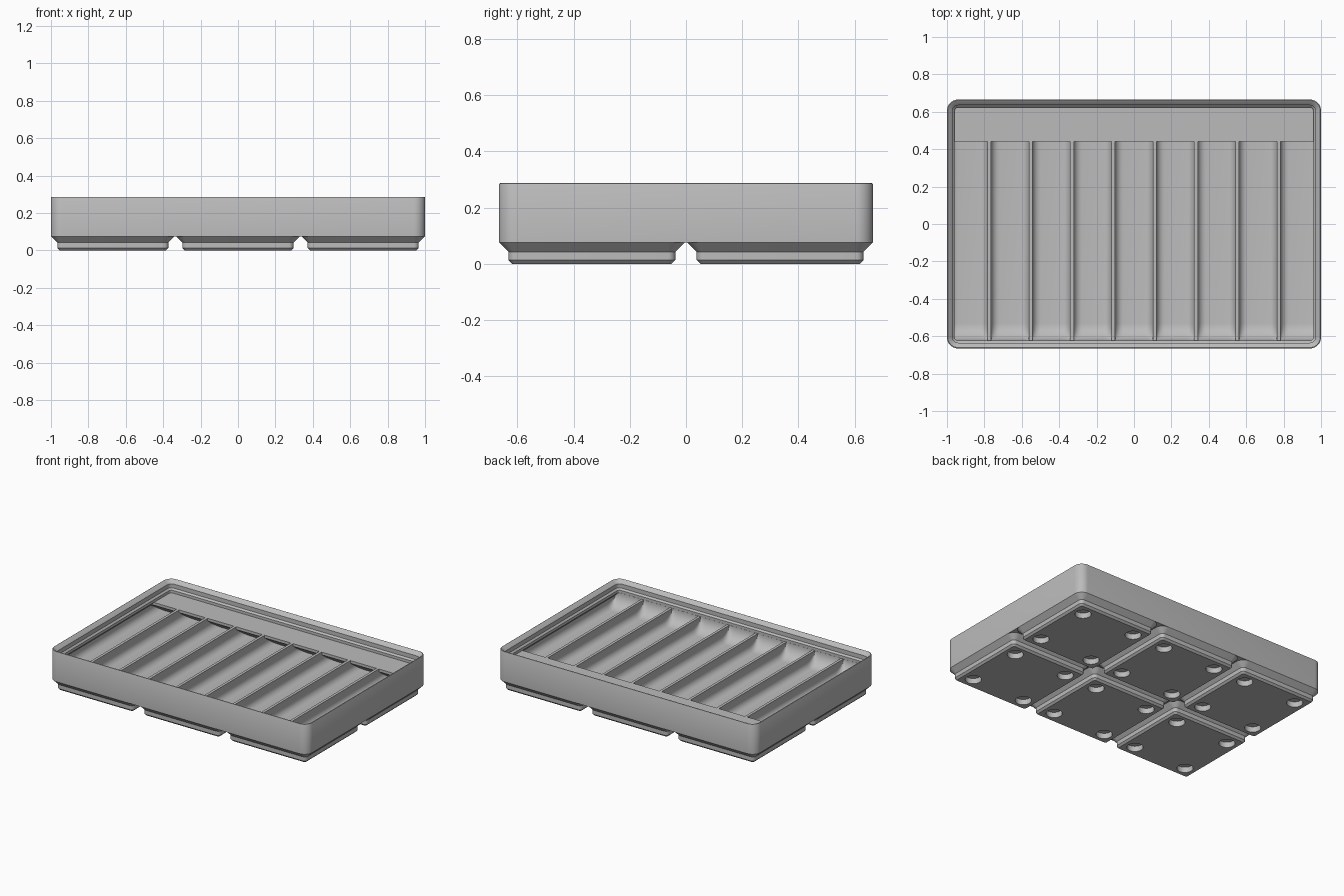
import bpy, bmesh
from math import sin, cos, pi, radians, tan

UNIT = 1 / 62.75          # working sizes are millimetres of the real tray
HALF_X, HALF_Y = 62.75, 41.75
WALL, LIP, DIVIDER = 0.95, 2.6, 1.2
FLOOR, RIM = 7.0, 12.8    # heights of compartment floor and divider tops
COMPARTMENTS = 9
FILLET = 2.8

cube = bpy.data.objects.get("Cube")
if cube:
    bpy.data.objects.remove(cube, do_unlink=True)

grey = bpy.data.materials.new("plain_grey")
grey.use_nodes = True
grey.diffuse_color = (0.5, 0.5, 0.5, 1)
grey.node_tree.nodes["Principled BSDF"].inputs["Base Color"].default_value = (0.5, 0.5, 0.5, 1)


def rounded_ring(half_x, half_y, radius, z, cx=0, cy=0, steps=8):
    points = []
    for quarter, (sx, sy) in enumerate([(1, 1), (-1, 1), (-1, -1), (1, -1)]):
        for i in range(steps + 1):
            a = (quarter + i / steps) * pi / 2
            points.append((cx + sx * (half_x - radius) + radius * cos(a),
                           cy + sy * (half_y - radius) + radius * sin(a), z))
    return points


def loft(bm, rings):
    """Skin closed rings into one capped solid."""
    loops = [[bm.verts.new([c * UNIT for c in p]) for p in ring] for ring in rings]
    n = len(loops[0])
    for low, high in zip(loops, loops[1:]):
        for i in range(n):
            j = (i + 1) % n
            bm.faces.new((low[i], low[j], high[j], high[i]))
    bm.faces.new(loops[0][::-1])
    bm.faces.new(loops[-1])


def make_object(name, bm):
    bmesh.ops.recalc_face_normals(bm, faces=bm.faces)
    mesh = bpy.data.meshes.new(name)
    bm.to_mesh(mesh)
    bm.free()
    mesh.materials.append(grey)
    obj = bpy.data.objects.new(name, mesh)
    bpy.context.collection.objects.link(obj)
    return obj


def select_only(obj):
    bpy.ops.object.select_all(action='DESELECT')
    obj.select_set(True)
    bpy.context.view_layer.objects.active = obj


def cut_and_smooth(obj, cutter):
    cutter.hide_render = True
    mod = obj.modifiers.new("cut", 'BOOLEAN')
    mod.operation = 'DIFFERENCE'
    mod.solver = 'EXACT'
    mod.object = cutter
    select_only(obj)
    bpy.ops.object.modifier_apply(modifier=mod.name)
    bpy.data.objects.remove(cutter, do_unlink=True)
    bpy.ops.object.shade_smooth_by_angle(angle=radians(28))


# Tray body: outer wall, rounded top edge and stepped stacking lip
body_profile = [(0, 4.75), (0, 17.7), (0.1, 17.9), (0.3, 18), (0.5, 17.9),
                (1.9, 16.5), (1.9, 14.7), (LIP, 14), (LIP, RIM)]
bm = bmesh.new()
loft(bm, [rounded_ring(HALF_X - d, HALF_Y - d, 3.75 - d, z) for d, z in body_profile])
tray = make_object("tray_body", bm)


# Compartment cross-section: front scoop, floor and sloped underside of the label shelf
def section(x, rise):
    front, shelf_y, shelf_low = -HALF_Y + LIP + 0.05, 27.6, RIM - 1.2
    undercut = HALF_X - LIP - 0.05
    top = RIM + 0.05 - max(0, abs(x) - undercut)   # slopes out below the lip
    floor = FLOOR + rise
    radius = RIM - FLOOR
    height = top - 0.1 - floor
    points = [(x, front, top)]
    for i in range(11):
        a = i / 10 * pi / 2
        points.append((x, front + radius * (1 - cos(a)), floor + height * (1 - sin(a))))
    points.append((x, shelf_y + (shelf_low - floor) / tan(radians(36)), floor))
    points.append((x, shelf_y, min(shelf_low, top - 0.05)))
    points.append((x, shelf_y, top))
    return points


inner = HALF_X - WALL
width = (2 * inner - (COMPARTMENTS - 1) * DIVIDER) / COMPARTMENTS
bm = bmesh.new()
for k in range(COMPARTMENTS):
    x0 = -inner + k * (width + DIVIDER)
    x1 = x0 + width
    stations = []
    for i in range(7):
        a = i / 6 * pi / 2
        inset, rise = FILLET * (1 - cos(a)), FILLET * (1 - sin(a))
        stations += [(x0 + inset, rise), (x1 - inset, rise)]
    # Extra station where the lip undercut begins
    d = LIP + 0.05 - WALL
    rise = FILLET - (FILLET ** 2 - (FILLET - d) ** 2) ** 0.5
    if k == 0:
        stations.append((x0 + d, rise))
    if k == COMPARTMENTS - 1:
        stations.append((x1 - d, rise))
    loft(bm, [section(x, r) for x, r in sorted(stations)])
cut_and_smooth(tray, make_object("compartment_cutter", bm))

# Feet: six stepped pads, each with four round magnet pockets
foot_profile = [(17.8, 0.8, 0), (18.6, 1.6, 0.8), (18.6, 1.6, 2.6), (20.75, 3.75, 4.75)]
feet_bm, pocket_bm = bmesh.new(), bmesh.new()
for cx in (-42, 0, 42):
    for cy in (-21, 21):
        loft(feet_bm, [rounded_ring(h, h, r, z, cx, cy) for h, r, z in foot_profile])
        for sx in (-13, 13):
            for sy in (-13, 13):
                loft(pocket_bm, [rounded_ring(3.25, 3.25, 3.2499, z, cx + sx, cy + sy)
                                 for z in (-1, 2.4)])
feet = make_object("base_feet", feet_bm)
cut_and_smooth(feet, make_object("pocket_cutter", pocket_bm))
